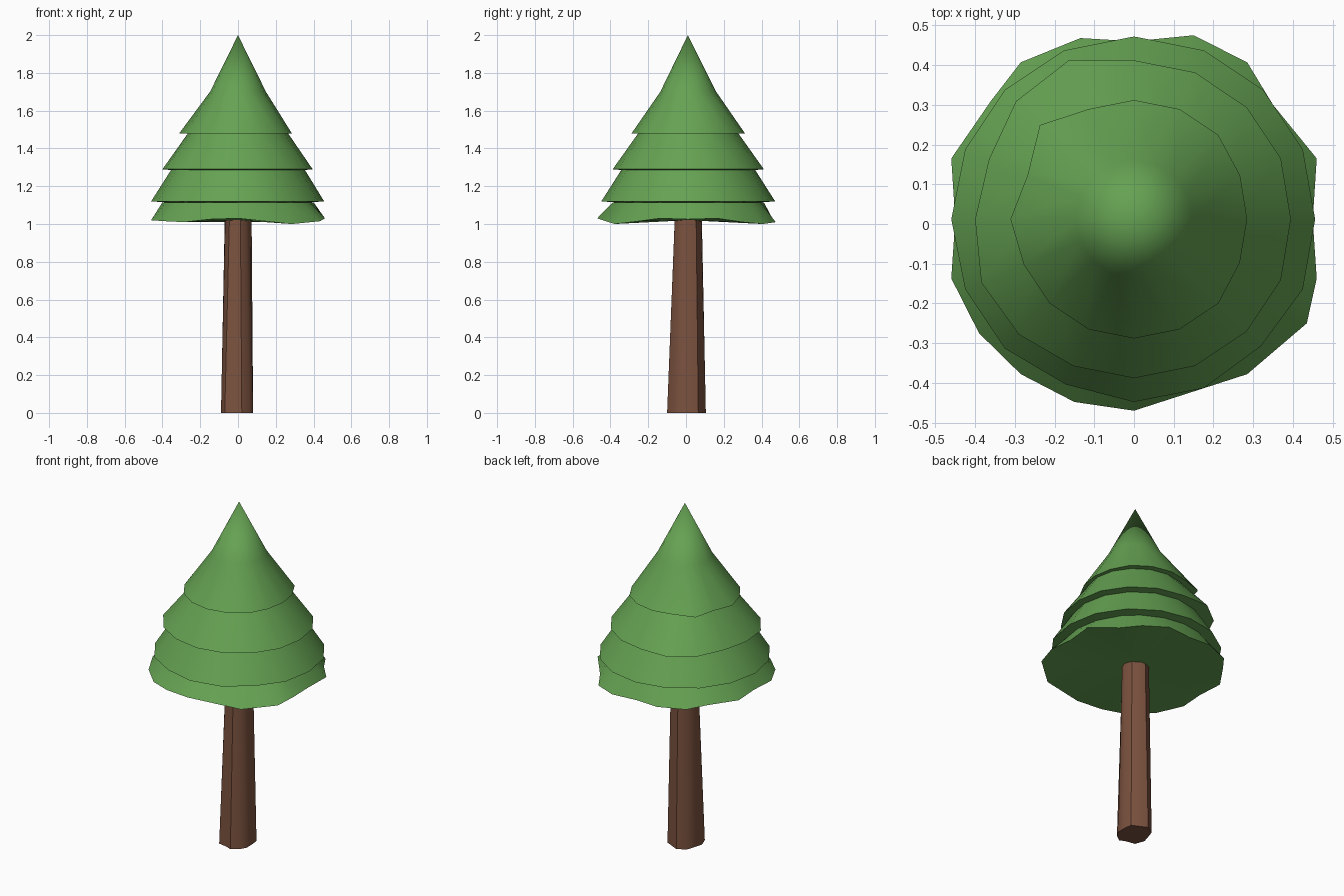
import bpy, bmesh, math

if "Cube" in bpy.data.objects:
    bpy.data.objects.remove(bpy.data.objects["Cube"])

CY = 0.012  # tree axis sits slightly behind the centre


def material(name, color):
    m = bpy.data.materials.new(name)
    m.diffuse_color = (*color, 1)
    m.use_nodes = True
    m.node_tree.nodes["Principled BSDF"].inputs["Base Color"].default_value = m.diffuse_color
    return m


def circle(n, r, bumps={}):
    """Outline of n points; bumps replaces the radius of single points."""
    return [(bumps.get(i, r) * math.cos(2 * math.pi * i / n),
             CY + bumps.get(i, r) * math.sin(2 * math.pi * i / n)) for i in range(n)]


def scaled(outline, r):
    """The same directions as the outline, on a circle of radius r."""
    out = []
    for x, y in outline:
        a = math.atan2(y - CY, x)
        out.append((r * math.cos(a), CY + r * math.sin(a)))
    return out


def loft(name, rings, mat, tip=None, end=None):
    """Skin rings from top to bottom, with optional points closing both ends."""
    bm = bmesh.new()
    loops = [[bm.verts.new(p) for p in ring] for ring in rings]
    n = len(loops[0])
    for a, b in zip(loops, loops[1:]):
        for i in range(n):
            j = (i + 1) % n
            bm.faces.new((a[i], b[i], b[j], a[j]))
    for loop, point in ((loops[0], tip), (loops[-1], end)):
        if point:
            v = bm.verts.new(point)
            for i in range(n):
                bm.faces.new((v, loop[i], loop[(i + 1) % n]))
    bmesh.ops.recalc_face_normals(bm, faces=bm.faces)
    me = bpy.data.meshes.new(name)
    bm.to_mesh(me)
    bm.free()
    ob = bpy.data.objects.new(name, me)
    bpy.context.collection.objects.link(ob)
    me.materials.append(mat)
    bpy.ops.object.select_all(action='DESELECT')
    ob.select_set(True)
    bpy.context.view_layer.objects.active = ob
    bpy.ops.object.shade_smooth_by_angle(angle=math.radians(40))
    return ob


def at(outline, z):
    return [(x, y, z) for x, y in outline]


green = material("needles", (0.13, 0.36, 0.085))
brown = material("bark", (0.20, 0.085, 0.05))

# Top cone
o = circle(16, 0.3, {0: .285, 1: .289, 6: .335, 7: .29, 8: .311, 15: .288})
loft("top_tier", [at(scaled(o, 0.148), 1.70), at(o, 1.48), at(scaled(o, 0.255), 1.48)],
     green, tip=(0, 0.01, 2))

# Two middle skirts
o = circle(16, 0.4, {0: .395, 5: .432, 6: .42, 7: .395, 9: .416, 10: .41})
loft("upper_middle_tier", [at(scaled(o, 0.265), 1.48), at(o, 1.29),
                           at(scaled(o, 0.345), 1.285)], green)
o = circle(16, 0.46, {0: .456, 11: .45, 14: .452})
loft("lower_middle_tier", [at(scaled(o, 0.355), 1.285), at(o, 1.12),
                           at(scaled(o, 0.39), 1.115)], green)

# Ragged bottom skirt with closed underside
base = [(.45, .01, 1.025), (.46, .165, 1.03), (.35, .30, 1.01), (.285, .407, 1.0),
        (.15, .475, 1.01), (0, .46, 1.01), (-.135, .468, 1.01), (-.285, .407, 1.01),
        (-.36, .31, 1.02), (-.46, .165, 1.02), (-.45, .01, 1.02), (-.46, -.137, 1.02),
        (-.39, -.275, 1.015), (-.285, -.378, 1.01), (-.15, -.448, 1.025),
        (0, -.47, 1.03), (.285, -.378, 1.0), (.435, -.25, 1.015), (.46, -.137, 1.03)]
o = [(x, y) for x, y, z in base]
loft("bottom_tier", [at(scaled(o, 0.40), 1.115), base], green, end=(0, CY, 1.02))

# Tapered, slightly irregular trunk
foot = [(.08, .01), (.075, .065), (.03, .085), (-.01, .105), (-.06, .075),
        (-.075, .03), (-.09, -.02), (-.07, -.075), (-.015, -.085),
        (.02, -.10), (.06, -.07), (.08, -.035)]
loft("trunk", [at(scaled(foot, 0.072), 1.04), at(foot, 0)], brown,
     tip=(0, CY, 1.04), end=(0, 0, 0))
